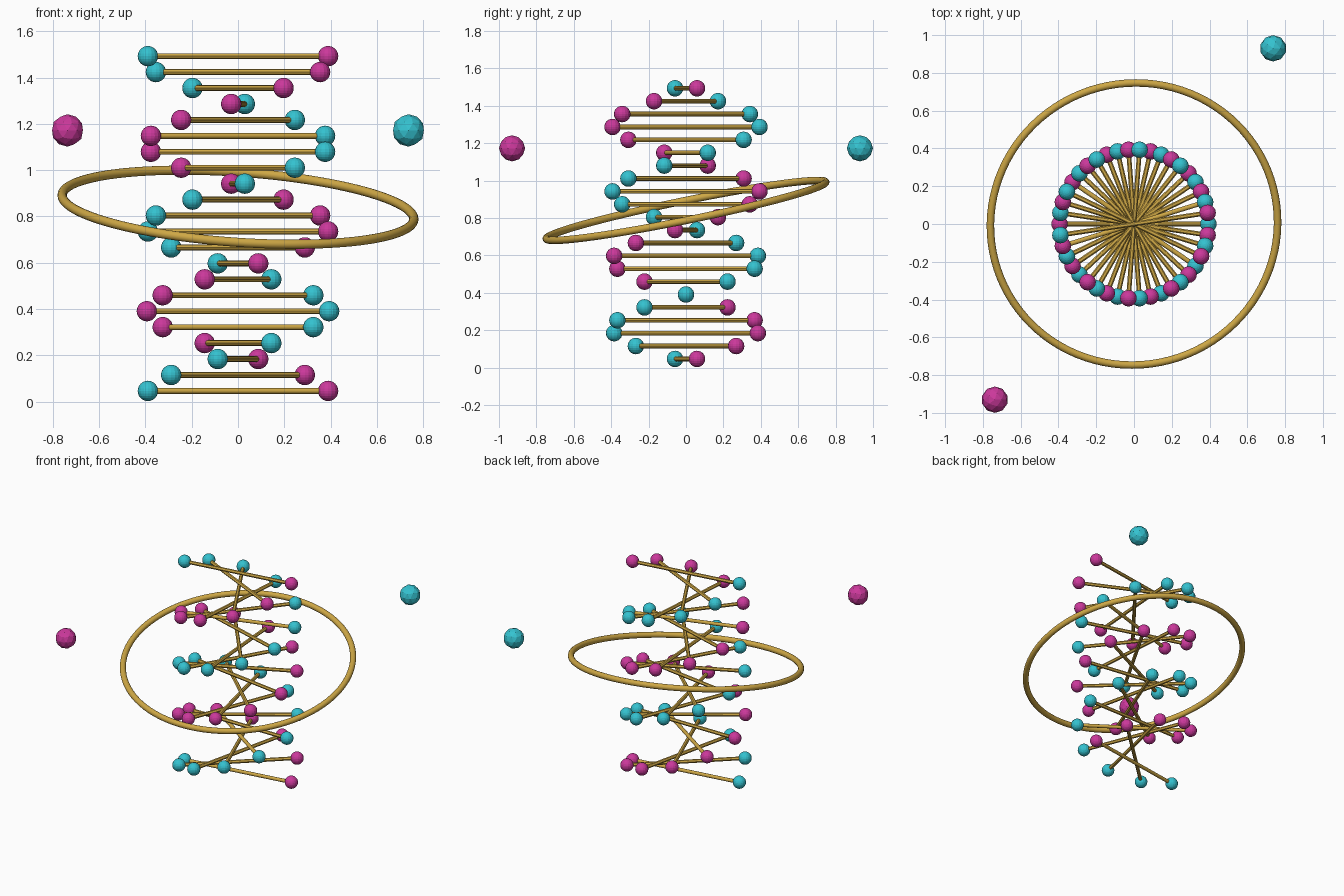
import bpy
from math import pi, cos, sin
from mathutils import Vector

cube = bpy.data.objects.get("Cube")
if cube:
    bpy.data.objects.remove(cube, do_unlink=True)


def material(name, rgb):
    mat = bpy.data.materials.new(name)
    mat.use_nodes = True
    mat.diffuse_color = (*rgb, 1)
    mat.node_tree.nodes["Principled BSDF"].inputs["Base Color"].default_value = (*rgb, 1)
    return mat


gold = material("gold", (0.62, 0.39, 0.06))
teal = material("teal", (0.035, 0.54, 0.63))
magenta = material("magenta", (0.60, 0.04, 0.33))


def finish(name, mat, smooth=False):
    obj = bpy.context.object
    obj.name = name
    obj.data.materials.append(mat)
    if smooth:
        bpy.ops.object.shade_smooth_by_angle()
    return obj


def bead(name, mat, pos):
    bpy.ops.mesh.primitive_uv_sphere_add(segments=16, ring_count=12, radius=BEAD_R, location=pos)
    finish(name, mat)


# Double helix: two full turns of rungs with a bead at each end
RUNGS = 22
TURNS = 2
HELIX_R = 0.394
BEAD_R = 0.044
HEIGHT = 1.447
step = TURNS * 2 * pi / (RUNGS - 1)

for i in range(RUNGS):
    angle = step * (i + 0.25)
    centre = Vector((0, 0, BEAD_R + 0.002 + HEIGHT * i / (RUNGS - 1)))
    arm = HELIX_R * Vector((cos(angle), sin(angle), 0))
    bpy.ops.mesh.primitive_cylinder_add(vertices=12, radius=0.0125, depth=2 * HELIX_R,
                                        location=centre, rotation=(0, pi / 2, angle))
    finish(f"rung_{i + 1}", gold, True)
    bead(f"magenta_bead_{i + 1}", magenta, centre + arm)
    bead(f"teal_bead_{i + 1}", teal, centre - arm)

# Tilted ring around the helix
bpy.ops.mesh.primitive_torus_add(major_segments=96, minor_segments=16,
                                 major_radius=0.762, minor_radius=0.02,
                                 location=(0, 0, 0.84), rotation=(0.2, 0.07, 0))
finish("orbit_ring", gold, True)

# Two faceted satellites on opposite sides
for name, mat, side in (("teal_satellite", teal, 1), ("magenta_satellite", magenta, -1)):
    bpy.ops.mesh.primitive_ico_sphere_add(subdivisions=2, radius=0.07,
                                          location=(0.737 * side, 0.93 * side, 1.172))
    finish(name, mat)
